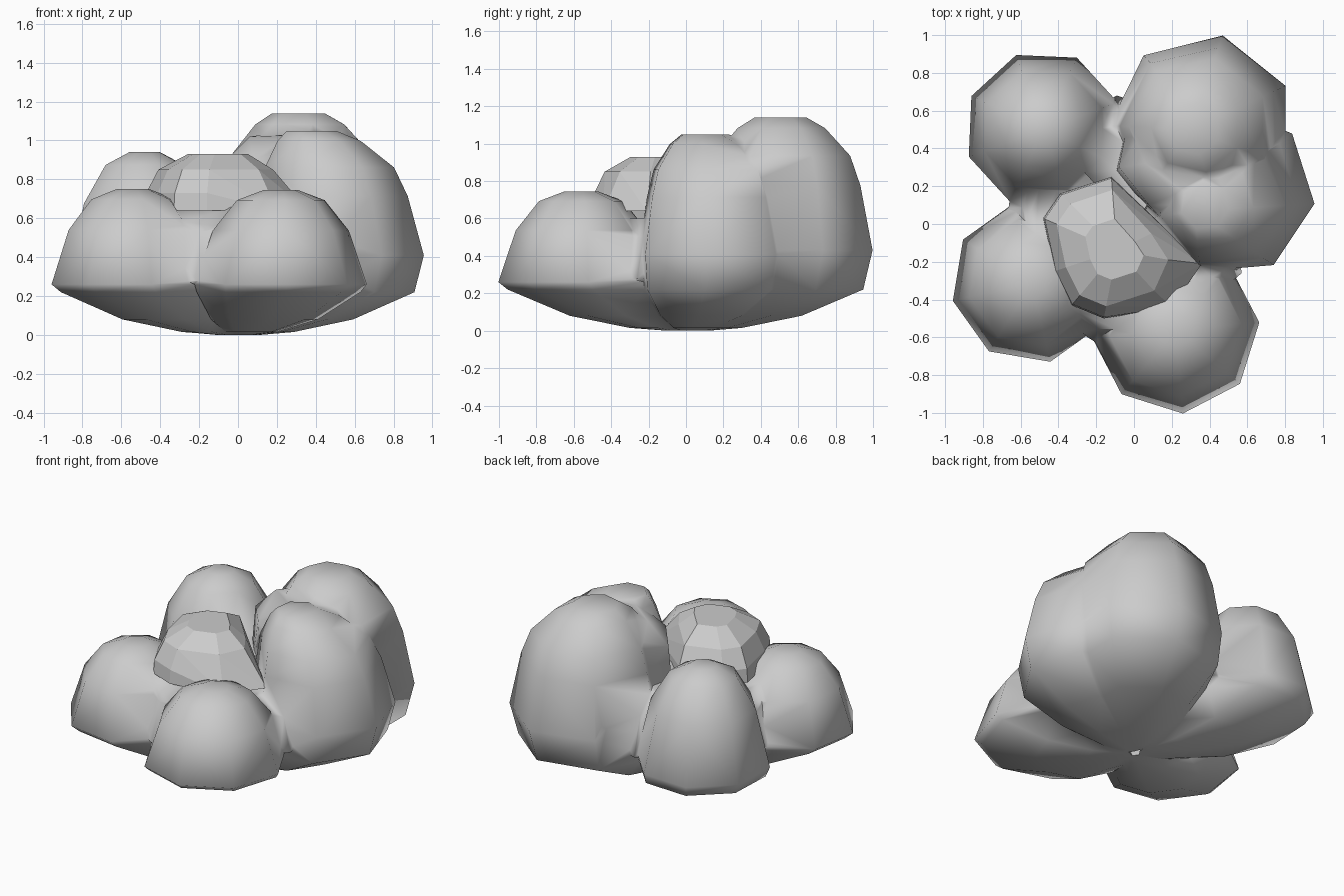
import bpy, bmesh, math
from mathutils import Vector

if "Cube" in bpy.data.objects:
    bpy.data.objects.remove(bpy.data.objects["Cube"])


def hull_object(name, pts):
    """Convex low-poly solid around a point cloud."""
    bm = bmesh.new()
    for p in pts:
        bm.verts.new(p)
    res = bmesh.ops.convex_hull(bm, input=bm.verts)
    junk = {g for g in res["geom_interior"] + res["geom_unused"]
            if isinstance(g, bmesh.types.BMVert) and g.is_valid}
    bmesh.ops.delete(bm, geom=list(junk), context='VERTS')
    bmesh.ops.dissolve_limit(bm, angle_limit=math.radians(4), verts=bm.verts, edges=bm.edges)
    bmesh.ops.recalc_face_normals(bm, faces=bm.faces)
    me = bpy.data.meshes.new(name)
    bm.to_mesh(me)
    bm.free()
    ob = bpy.data.objects.new(name, me)
    bpy.context.collection.objects.link(ob)
    return ob


def ring(rim, centre, scale, z):
    c = Vector(centre)
    return [(*(c + (Vector(p) - c) * scale), z) for p in rim]


def polygon(centre, r, n, phase):
    angles = [math.radians(phase + 360 * i / n) for i in range(n)]
    return [(centre[0] + r * math.cos(a), centre[1] + r * math.sin(a)) for a in angles]


def lobe(name, centre, r, n, phase, rim_z, height, profile, top=None):
    """Polygonal dome with a shallow bowl underneath."""
    rim = polygon(centre, r, n, phase)
    pts = ring(rim, centre, 1, rim_z)
    for k, s in profile:
        pts += ring(rim, top or centre, s, k * height)
    for s, z in ((0.95, 0.22), (0.62, 0.08), (0.3, 0.015), (0.12, 0)):
        pts += ring(rim, (0, 0), s, z)
    return hull_object(name, pts)


def bridge(name, a, b, valley, z):
    """Saddle filling the valley between two neighbouring lobes."""
    v = Vector(valley)
    pts = [(*v, 0.28), (*(v * 0.88), 0.1 + z * 0.65), (*(v * 0.65), z), (0, 0, z), (0, 0, 0.1)]
    for c in (a, b):
        pts += [(*c, z), (*c, 0.25)]
    return hull_object(name, pts)


ROUND = ((0.72, 0.79), (0.93, 0.51), (1, 0.2))
FULL = ((0.68, 0.87), (0.82, 0.76), (0.95, 0.49), (1, 0.29))
A, B, C, D, E = (-0.48, 0.5), (0.36, 0.52), (0.51, 0.17), (0.22, -0.56), (-0.54, -0.31)

# Five large lobes
lobes = [
    lobe("back_left_lobe", A, 0.42, 8, 20, 0.3, 0.94, ROUND),
    lobe("back_right_lobe", B, 0.49, 7, 77, 0.43, 1.14, FULL, (0.3, 0.5)),
    lobe("right_lobe", C, 0.45, 7, -8, 0.41, 1.05, FULL, (0.32, 0.07)),
    lobe("front_right_lobe", D, 0.445, 8, 5, 0.26, 0.745, ROUND),
    lobe("front_left_lobe", E, 0.43, 8, 13, 0.26, 0.75, ROUND),
]

# Saddles soften the valleys between them
lobes += [
    bridge("front_saddle", D, E, (-0.22, -0.63), 0.66),
    bridge("left_saddle", A, E, (-0.67, 0.1), 0.62),
    bridge("back_saddle", A, B, (-0.09, 0.68), 0.66),
    bridge("right_saddle", C, D, (0.57, -0.26), 0.6),
]

# Tall ridge joining the two biggest lobes
crest = [(-0.08, 0.3, 0.88), (0.06, 0.32, 1.02), (0.5, 0.33, 1.03), (0.73, 0.37, 0.8),
         (0.79, 0.38, 0.42), (-0.11, 0.26, 0.3), (0.7, 0.15, 0.88), (0.68, 0.56, 0.9),
         (0.03, 0.55, 0.92), (0.08, 0.1, 0.9), (0.04, 0.9, 0.43), (0.3, -0.15, 0.4)]
lobes.append(hull_object("ridge", crest + [(0.36, 0.1, 1.03), (*B, 1.06), (*C, 0.25), (*B, 0.25)]))

# Merge the lobes into a single smooth body
body = lobes[0]
for part in lobes[1:]:
    mod = body.modifiers.new("union", 'BOOLEAN')
    mod.operation, mod.solver, mod.object = 'UNION', 'EXACT', part
    bpy.context.view_layer.objects.active = body
    bpy.ops.object.modifier_apply(modifier=mod.name)
    bpy.data.objects.remove(part)
body.name = "body"
bm = bmesh.new()
bm.from_mesh(body.data)
bmesh.ops.remove_doubles(bm, verts=bm.verts, dist=0.02)
bmesh.ops.triangulate(bm, faces=bm.faces)
bm.to_mesh(body.data)
bm.free()
body.select_set(True)
bpy.ops.object.shade_smooth_by_angle(angle=math.radians(85))

# Small faceted lobe on top, flat shaded, with a wide pointed base
rim = [(-0.48, 0.03), (-0.39, 0.16), (-0.12, 0.25), (0.13, -0.03), (0.36, -0.21),
       (0.2, -0.44), (-0.16, -0.5), (-0.33, -0.43), (-0.42, -0.25)]
upper = rim[:4] + [(0.24, -0.2), (0.15, -0.4)] + rim[6:]
mid = (-0.09, -0.14)
hull_object("top_lobe", ring(rim, mid, 1, 0.64) + ring(upper, mid, 0.98, 0.73)
            + ring(upper, mid, 0.82, 0.85) + ring(upper, mid, 0.43, 0.93))
